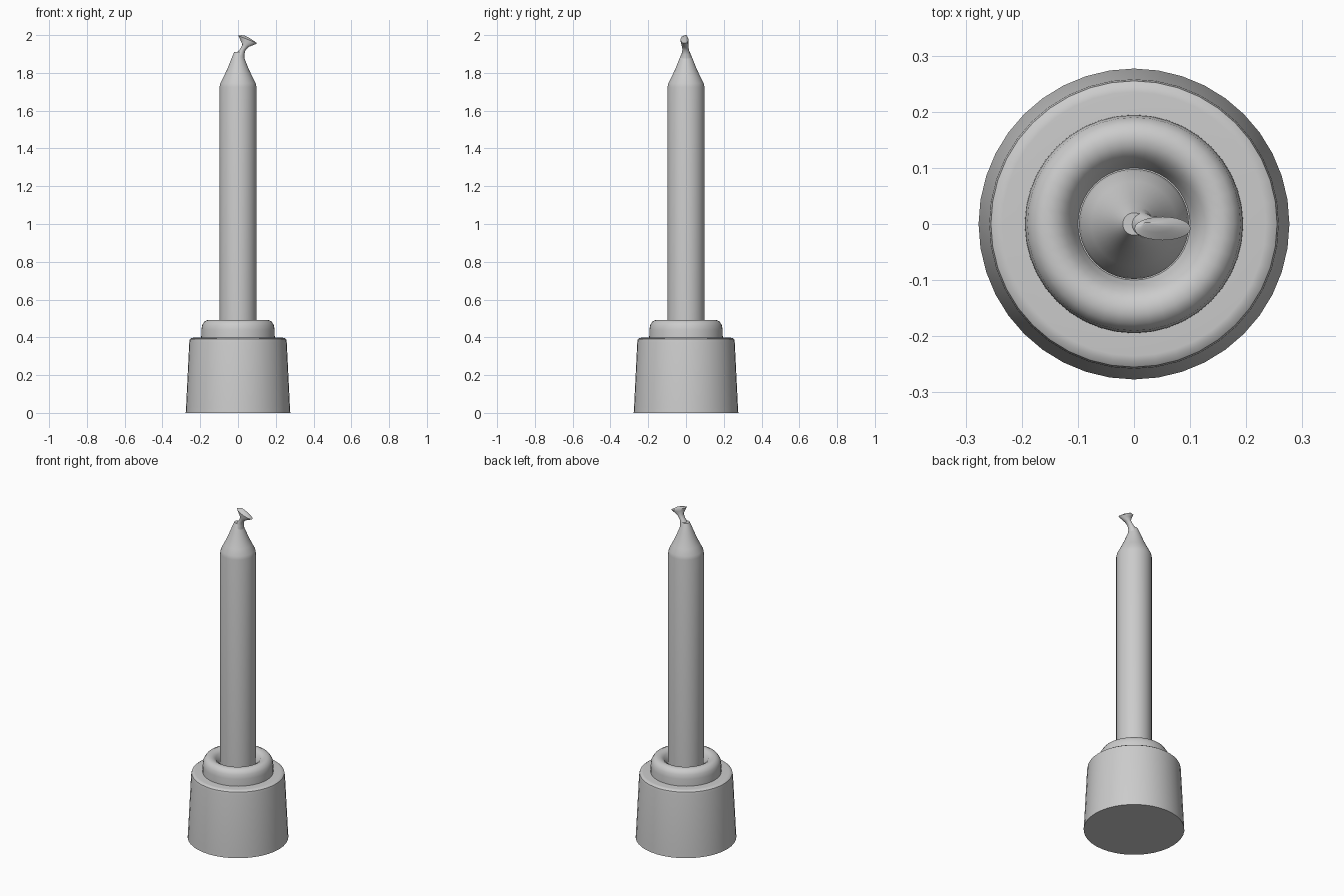
import bpy, bmesh, math
from mathutils import Vector, Matrix

cube = bpy.data.objects.get("Cube")
if cube:
    bpy.data.objects.remove(cube, do_unlink=True)

grey = bpy.data.materials.new("plain grey")
grey.use_nodes = True
colour = (0.6, 0.6, 0.6, 1)
grey.diffuse_color = colour
grey.node_tree.nodes["Principled BSDF"].inputs["Base Color"].default_value = colour


def loft(name, sections, sides=40, angle=35):
    """Skin ellipses given as (centre, x radius, y radius, tilt about y)."""
    bm = bmesh.new()
    rings = []
    for centre, rx, ry, tilt in sections:
        turn = Matrix.Rotation(tilt, 3, 'Y')
        ring = []
        for i in range(sides):
            a = math.tau * i / sides
            p = turn @ Vector((rx * math.cos(a), ry * math.sin(a), 0))
            ring.append(bm.verts.new(p + Vector(centre)))
        rings.append(ring)
    for low, high in zip(rings, rings[1:]):
        for i in range(sides):
            j = (i + 1) % sides
            bm.faces.new((low[i], low[j], high[j], high[i]))
    bm.faces.new(rings[0][::-1])
    bm.faces.new(rings[-1])
    bmesh.ops.recalc_face_normals(bm, faces=bm.faces)
    mesh = bpy.data.meshes.new(name)
    bm.to_mesh(mesh)
    bm.free()
    mesh.materials.append(grey)
    obj = bpy.data.objects.new(name, mesh)
    bpy.context.collection.objects.link(obj)
    bpy.ops.object.select_all(action='DESELECT')
    obj.select_set(True)
    bpy.context.view_layer.objects.active = obj
    bpy.ops.object.shade_smooth_by_angle(angle=math.radians(angle))
    return obj


def turned(name, profile):
    """Round part from (radius, height) pairs."""
    return loft(name, [((0, 0, z), r, r, 0) for r, z in profile])


# Tapered foot with a softened upper rim
turned("holder_base", [(.277, 0), (.275, .03), (.258, .375), (.255, .39),
                       (.245, .397), (.235, .398), (.15, .398)])

# Rounded collar that dips towards the candle
turned("holder_collar", [(.195, .38), (.194, .44), (.19, .465), (.178, .484),
                         (.16, .492), (.14, .49), (.122, .478), (.108, .45),
                         (.1, .43)])

# Straight candle with a concave shoulder drawn up into the wick
turned("candle", [(.098, .4), (.098, 1.725), (.094, 1.745), (.076, 1.78),
                  (.057, 1.82), (.041, 1.86), (.029, 1.89), (.02, 1.91)])

# Bent wick flaring into a thin tilted tip
loft("wick", [((0, 0, 1.87), .035, .035, 0),
              ((.012, 0, 1.9), .022, .022, .1),
              ((.026, -.002, 1.925), .014, .017, .3),
              ((.04, -.005, 1.944), .018, .018, .35),
              ((.05, -.008, 1.965), .042, .02, .35),
              ((.051, -.008, 1.977), .054, .021, .38),
              ((.04, -.004, 1.989), .03, .011, .3),
              ((.025, 0, 1.999), .008, .003, .1)], sides=24, angle=45)
